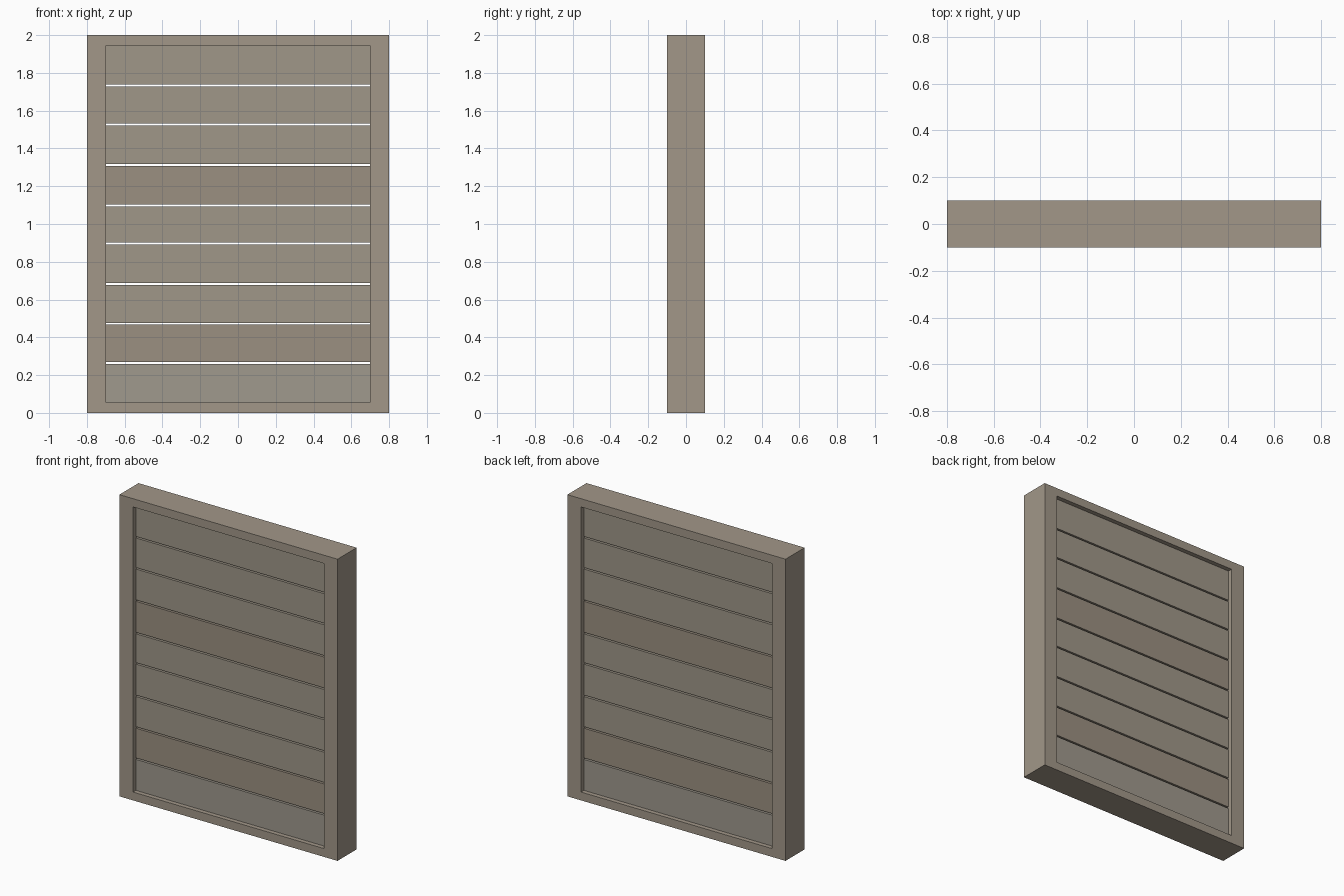
import bpy

if "Cube" in bpy.data.objects:
    bpy.data.objects.remove(bpy.data.objects["Cube"])


def make_material(name, rgb):
    m = bpy.data.materials.new(name)
    m.diffuse_color = (*rgb, 1)
    m.use_nodes = True
    m.node_tree.nodes["Principled BSDF"].inputs["Base Color"].default_value = m.diffuse_color
    return m


def box(name, lo, hi, mat):
    mid = [(a + b) / 2 for a, b in zip(lo, hi)]
    bpy.ops.mesh.primitive_cube_add(size=1, location=mid)
    ob = bpy.context.object
    ob.name = name
    ob.scale = [b - a for a, b in zip(lo, hi)]
    bpy.ops.object.transform_apply(location=False, rotation=False, scale=True)
    ob.data.materials.append(mat)
    return ob


frame_wood = make_material("frame_wood", (0.36, 0.31, 0.25))
tints = {
    "n": make_material("plank_wood", (0.35, 0.31, 0.25)),
    "b": make_material("plank_wood_brown", (0.33, 0.28, 0.22)),
    "g": make_material("plank_wood_grey", (0.35, 0.32, 0.27)),
}

W, D, H = 0.8, 0.1, 2.0          # half width, half depth, height
STILE, RAIL = 0.1, 0.055         # frame member widths
PLANK_D, GAP = 0.07, 0.01        # plank half depth, gap between planks

# Frame: two rails and two stiles
box("bottom_rail", (-W, -D, 0), (W, D, RAIL), frame_wood)
box("top_rail", (-W, -D, H - RAIL), (W, D, H), frame_wood)
for side, x in (("left", -W), ("right", W - STILE)):
    box(side + "_stile", (x, -D, RAIL), (x + STILE, D, H - RAIL), frame_wood)

# Horizontal planks, slightly uneven in height, with open gaps between them
gaps = [0.265, 0.472, 0.682, 0.897, 1.098, 1.313, 1.527, 1.733]
bottoms = [RAIL] + [g + GAP / 2 for g in gaps]
tops = [g - GAP / 2 for g in gaps] + [H - RAIL]
for i, (z0, z1, tint) in enumerate(zip(bottoms, tops, "gbnnnbnnn")):
    box(f"plank_{i + 1}", (STILE - W, -PLANK_D, z0),
        (W - STILE, PLANK_D, z1), tints[tint])
